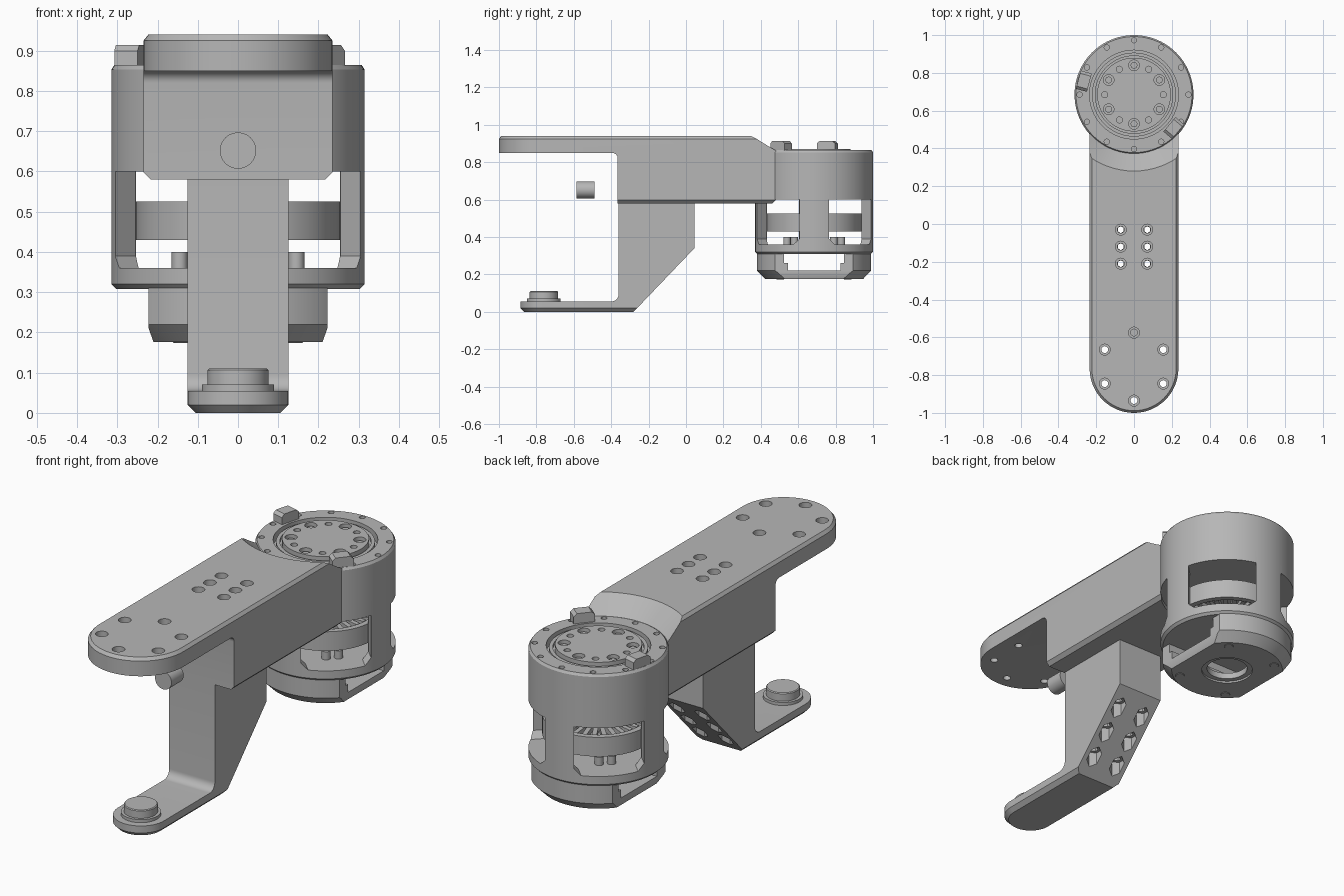
import bpy, bmesh, math
from math import sin, cos, pi, radians
from mathutils import Matrix, Vector

if "Cube" in bpy.data.objects:
    bpy.data.objects.remove(bpy.data.objects["Cube"])

grey = bpy.data.materials.new("plain_grey")
grey.diffuse_color = (0.47, 0.47, 0.47, 1)
grey.use_nodes = True
grey.node_tree.nodes["Principled BSDF"].inputs["Base Color"].default_value = grey.diffuse_color
HY = 0.685  # y of the housing axis


def make(name, bm):
    bmesh.ops.recalc_face_normals(bm, faces=bm.faces[:])
    me = bpy.data.meshes.new(name)
    bm.to_mesh(me)
    bm.free()
    ob = bpy.data.objects.new(name, me)
    bpy.context.collection.objects.link(ob)
    me.materials.append(grey)
    return ob


def add_loft(bm, rings, closed=False):
    """Skin a row of equal rings; cap the ends, or join them when closed."""
    vs = [[bm.verts.new(p) for p in r] for r in rings]
    n = len(vs[0])
    pairs = list(zip(vs, vs[1:])) + ([(vs[-1], vs[0])] if closed else [])
    for a, b in pairs:
        for i in range(n):
            j = (i + 1) % n
            bm.faces.new((a[i], a[j], b[j], b[i]))
    if not closed:
        bm.faces.new(vs[0][::-1])
        bm.faces.new(vs[-1])


def add_lathe(bm, profile, x=0, y=HY, segs=72, closed=False, turn=0):
    add_loft(bm, [[(x + r * cos(turn + 2 * pi * i / segs), y + r * sin(turn + 2 * pi * i / segs), z)
                   for i in range(segs)] for r, z in profile], closed)


def lathe(name, profile, **kw):
    bm = bmesh.new()
    add_lathe(bm, profile, **kw)
    return make(name, bm)


def add_prism(bm, pts, a, b, mat=Matrix()):
    """Extrude a (y, z) outline along x from a to b."""
    add_loft(bm, [[mat @ Vector((x, p, q)) for p, q in pts] for x in (a, b)])


def prism(name, pts, a, b):
    bm = bmesh.new()
    add_prism(bm, pts, a, b)
    return make(name, bm)


def slab(name, r, yc, yb, levels):
    """Round-fronted slab, lofted through (z, inset) levels."""
    rings = []
    for z, d in levels:
        q = r - d
        arc = [(-q * cos(pi * i / 32), yc - q * sin(pi * i / 32), z) for i in range(33)]
        rings.append([(q, yb, z), (-q, yb, z)] + arc)
    bm = bmesh.new()
    add_loft(bm, rings)
    return make(name, bm)


def boolean(target, tool, op='DIFFERENCE'):
    m = target.modifiers.new("cut", 'BOOLEAN')
    m.operation, m.solver, m.object = op, 'EXACT', tool
    bpy.context.view_layer.objects.active = target
    bpy.ops.object.modifier_apply(modifier=m.name)
    bpy.data.objects.remove(tool)


def fillet(y, z, r, a0, a1, n=8):
    return [(y + r * cos(radians(a0 + (a1 - a0) * i / n)),
             z + r * sin(radians(a0 + (a1 - a0) * i / n))) for i in range(n + 1)]


bolts = [(x, y) for x in (-0.07, 0.07) for y in (-0.03, -0.12, -0.21)]
end_holes = [(x, y) for x in (-0.155, 0.155) for y in (-0.665, -0.845)] + [(0, -0.935)]

# Upper arm: side outline trimmed by a round-ended chamfered slab
arm = prism("upper_arm", [(-1.1, 0.85)] + fillet(-0.395, 0.82, 0.03, 90, 0)
            + [(-0.365, 0.5), (0.6, 0.5), (0.6, 1), (-1.1, 1)], -0.3, 0.3)
boolean(arm, slab("trim", 0.235, -0.765, 0.58,
                  [(0.58, 0.018), (0.598, 0), (0.925, 0), (0.94, 0.012)]), 'INTERSECT')
boolean(arm, lathe("seat_cut", [(0.312, 0.4), (0.312, 0.863), (0.477, 1.0)]))
bm = bmesh.new()
for x, y in bolts + end_holes:
    add_lathe(bm, [(0.018, 0.4), (0.018, 0.9), (0.029, 0.9), (0.029, 1)], x=x, y=y, segs=24)
add_lathe(bm, [(0.018, 0.88), (0.018, 0.91), (0.029, 0.91), (0.029, 1)], x=0, y=-0.575, segs=24)
boolean(arm, make("arm_holes", bm))

# Lower leg with foot
leg = prism("lower_leg", [(-1, -0.1), (-0.38, -0.105), (-0.28, 0), (0.045, 0.34), (0.045, 0.6),
                          (-0.36, 0.6)] + fillet(-0.4, 0.095, 0.04, 0, -90) + [(-1, 0.055)],
            -0.2, 0.2)
boolean(leg, slab("trim", 0.125, -0.76, 0.2, [(0, 0.02), (0.02, 0), (0.7, 0)]), 'INTERSECT')
bm = bmesh.new()
for x, y in bolts:  # nut pockets on the sloped back, with bolt bores above
    z = 0.34 * (y + 0.28) / 0.325
    add_lathe(bm, [(0.036, z - 0.12), (0.036, z + 0.04), (0.018, z + 0.04), (0.018, 0.7)],
              x=x, y=y, segs=6, turn=pi / 6)
boolean(leg, make("nut_pockets", bm))

# Foot button and the loose pin below the arm
lathe("foot_button", [(0.09, 0.05), (0.09, 0.07), (0.076, 0.07), (0.076, 0.106), (0.072, 0.11)],
      x=0, y=-0.76, segs=48)
pin = lathe("pin", [(0.045, 0), (0.045, 0.095)], x=0, y=0, segs=48)
pin.data.transform(Matrix.Translation((0, -0.49, 0.652)) @ Matrix.Rotation(pi / 2, 4, 'X'))

# Motor housing with stepped top face
housing = lathe("motor_housing", [
    (0.303, 0.308), (0.315, 0.32), (0.315, 0.853), (0.307, 0.865), (0.235, 0.865), (0.235, 0.825),
    (0.222, 0.825), (0.222, 0.855), (0.205, 0.855), (0.205, 0.84), (0.195, 0.84), (0.195, 0.87)],
    segs=96)
boolean(housing, lathe("chamber", [(0.255, 0.36), (0.255, 0.6)], segs=96))
bm = bmesh.new()
for k in range(4):  # four diagonal windows
    add_prism(bm, [(-0.16, 0.6), (-0.16, 0.39), (-0.13, 0.36), (0.13, 0.36), (0.16, 0.39), (0.16, 0.6)],
              0.2, 0.4, Matrix.Translation((0, HY, 0)) @ Matrix.Rotation(pi / 4 + k * pi / 2, 4, 'Z'))
boolean(housing, make("windows", bm))
bm = bmesh.new()
for k in range(12):
    a = k * pi / 6
    add_lathe(bm, [(0.014, 0.83), (0.014, 0.9)], x=0.288 * cos(a), y=HY + 0.288 * sin(a), segs=16)
    r = 0.028 if k % 2 else 0.016
    add_lathe(bm, [(r, 0.845), (r, 0.9)], x=0.155 * cos(a), y=HY + 0.155 * sin(a), segs=24)
boolean(housing, make("face_holes", bm))

# Screws in the face plate
for k in range(1, 12, 2):
    a = k * pi / 6
    lathe("face_screw", [(0.018, 0.84), (0.018, 0.857)],
          x=0.155 * cos(a), y=HY + 0.155 * sin(a), segs=16)

# Clips on the housing rim
for k, a in enumerate((radians(165), radians(-40))):
    bm = bmesh.new()
    add_prism(bm, [(-0.05, 0.85), (0.05, 0.85), (0.05, 0.9), (0.035, 0.914), (-0.035, 0.914), (-0.05, 0.9)],
              0.245, 0.305, Matrix.Translation((0, HY, 0)) @ Matrix.Rotation(a, 4, 'Z'))
    make("rim_clip", bm)

# Motor inside: rotor ring, coil teeth, shaft and standoffs
lathe("rotor_ring", [(0.225, 0.43), (0.253, 0.43), (0.253, 0.525), (0.225, 0.525)], closed=True)
lathe("motor_shaft", [(0.08, 0.355), (0.08, 0.605)], segs=48)
lathe("coil_core", [(0.222, 0.455), (0.222, 0.495)])
bm = bmesh.new()
for k in range(30):
    add_prism(bm, [(-0.011, 0.435), (0.011, 0.435), (0.011, 0.52), (-0.011, 0.52)], 0.12, 0.215,
              Matrix.Translation((0, HY, 0)) @ Matrix.Rotation(k * pi / 15, 4, 'Z'))
make("coil_teeth", bm)
for sx in (-1, 1):
    for sy in (-1, 1):
        for x, y in ((0.145, 0.105), (0.105, 0.145)):
            lathe("standoff", [(0.02, 0.355), (0.02, 0.4)], x=sx * x, y=HY + sy * y, segs=20)

# Bottom cover: flat-sided cap with a cable tunnel and centre opening
cover = lathe("bottom_cover", [(0.262, 0.176), (0.305, 0.22), (0.305, 0.312)], segs=96)
bm = bmesh.new()
add_loft(bm, [[(x, 0.2, z), (-x, 0.2, z), (-x, 1.2, z), (x, 1.2, z)]
              for x, z in ((0.205, 0.15), (0.21, 0.176), (0.222, 0.21), (0.222, 0.4))])
boolean(cover, make("flat_sides", bm), 'INTERSECT')
boolean(cover, prism("tunnel", [(0.545, 0.22), (0.825, 0.22), (0.825, 0.26), (0.845, 0.26), (0.845, 0.35),
                                (0.525, 0.35), (0.525, 0.26), (0.545, 0.26)], -0.4, 0.4))
boolean(cover, lathe("opening", [(0.12, 0.1), (0.12, 0.3)]))
lathe("opening_ring", [(0.095, 0.185), (0.122, 0.185), (0.122, 0.215), (0.095, 0.215)], closed=True)

# Cover screws
for sx in (-1, 1):
    for sy in (-1, 1):
        lathe("cover_screw", [(0.02, 0.174), (0.024, 0.178), (0.024, 0.19)],
              x=sx * 0.14, y=HY + sy * 0.18, segs=16)

bpy.ops.object.select_all(action='SELECT')
bpy.ops.object.shade_smooth_by_angle(angle=radians(25))
